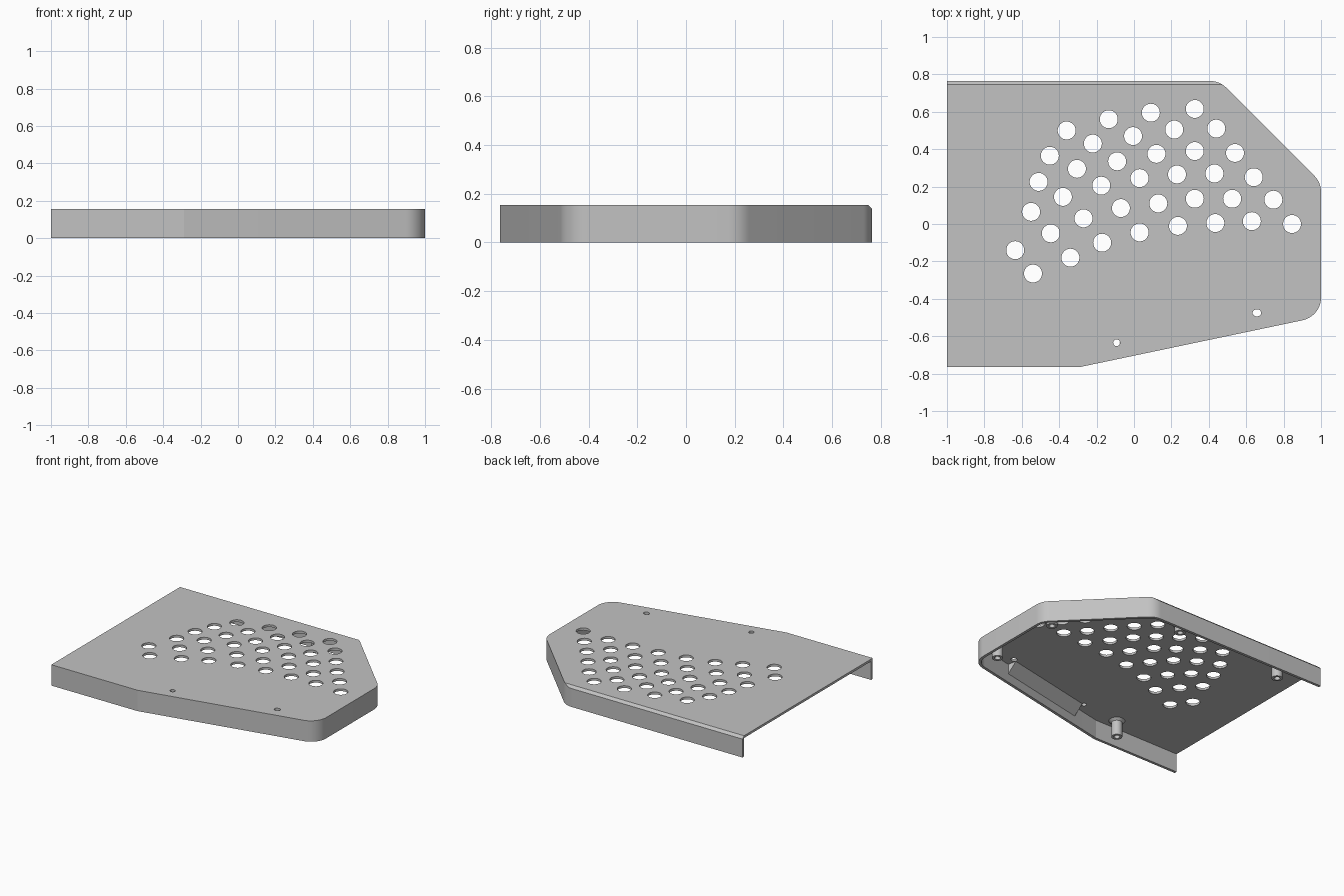
import bpy, bmesh, math
from mathutils import Vector, Matrix

cube = bpy.data.objects.get("Cube")
if cube:
    bpy.data.objects.remove(cube, do_unlink=True)

HEIGHT, WALL, CEILING, FILLET = 0.155, 0.02, 0.138, 0.125

grey = bpy.data.materials.new("light_grey")
grey.use_nodes = True
colour = (0.54, 0.54, 0.54, 1)
grey.diffuse_color = colour
grey.node_tree.nodes["Principled BSDF"].inputs["Base Color"].default_value = colour


def make_object(name, bm):
    bmesh.ops.recalc_face_normals(bm, faces=bm.faces[:])
    mesh = bpy.data.meshes.new(name)
    bm.to_mesh(mesh)
    bm.free()
    mesh.materials.append(grey)
    ob = bpy.data.objects.new(name, mesh)
    bpy.context.collection.objects.link(ob)
    return ob


def prism(name, section, sweep):
    """Extrude a closed section along a vector."""
    bm = bmesh.new()
    face = bm.faces.new([bm.verts.new(p) for p in section])
    new = bmesh.ops.extrude_face_region(bm, geom=[face], use_keep_orig=True)["geom"]
    moved = [g for g in new if isinstance(g, bmesh.types.BMVert)]
    bmesh.ops.translate(bm, verts=moved, vec=sweep)
    return make_object(name, bm)


def inset(corners, t):
    """Offset an anticlockwise outline inwards with mitred corners."""
    result = []
    for i, p in enumerate(corners):
        a = (p - corners[i - 1]).normalized()
        b = (corners[(i + 1) % len(corners)] - p).normalized()
        na, nb = Vector((-a.y, a.x)), Vector((-b.y, b.x))
        result.append(p + (na + nb) * t / (1 + na.dot(nb)))
    return result


def rounded(corners, radii, z, steps=12):
    """Outline with an arc in place of each corner that has a radius."""
    points = []
    for i, p in enumerate(corners):
        r = radii[i]
        if not r:
            points.append((p.x, p.y, z))
            continue
        a = (p - corners[i - 1]).normalized()
        b = (corners[(i + 1) % len(corners)] - p).normalized()
        turn = a.angle(b)
        start = p - a * r * math.tan(turn / 2)
        inward = Vector((-a.y, a.x))
        for k in range(steps + 1):
            t = turn * k / steps
            q = start + a * r * math.sin(t) + inward * r * (1 - math.cos(t))
            points.append((q.x, q.y, z))
    return points


def cut(target, cutter):
    mod = target.modifiers.new("cut", "BOOLEAN")
    mod.operation = "DIFFERENCE"
    mod.solver = "EXACT"
    mod.object = cutter
    bpy.context.view_layer.objects.active = target
    bpy.ops.object.modifier_apply(modifier=mod.name)
    bpy.data.objects.remove(cutter, do_unlink=True)


def smooth(ob):
    bpy.ops.object.select_all(action="DESELECT")
    ob.select_set(True)
    bpy.context.view_layer.objects.active = ob
    bpy.ops.object.shade_smooth_by_angle(angle=math.radians(10))


# Cover: solid outline, hollowed from below and open on the -x side
corners = [Vector(p) for p in ((-1, -0.765), (-0.29, -0.765), (1, -0.494),
                               (1, 0.222), (0.457, 0.765), (-1, 0.765))]
rounds = (0, 0, 1, 1, 1, 0)
cover = prism("cover", rounded(corners, [r * FILLET for r in rounds], 0), (0, 0, HEIGHT))
hollow = inset(corners, WALL)
hollow[0].x = hollow[-1].x = -1.1
cut(cover, prism("hollow_cutter",
                 rounded(hollow, [r * (FILLET - WALL) for r in rounds], -0.1),
                 (0, 0, CEILING + 0.1)))

# Chamfer along the straight back edge
c = 0.018
cut(cover, prism("chamfer_cutter",
                 [(-1.1, 0.765 - 2 * c, HEIGHT + c), (-1.1, 0.765 + c, HEIGHT + c),
                  (-1.1, 0.765 + c, HEIGHT - 2 * c)], (2, 0, 0)))

# Vent holes in fanned rows, then two screw holes
vents = [
    (-.36, .5), (-.135, .56), (.09, .595), (.325, .615),
    (-.45, .365), (-.22, .43), (-.005, .47), (.215, .505), (.44, .51),
    (-.51, .225), (-.305, .295), (-.09, .335), (.12, .375), (.325, .39), (.54, .38),
    (-.55, .065), (-.38, .145), (-.175, .205), (.03, .245), (.23, .265), (.43, .27), (.64, .25),
    (-.445, -.05), (-.27, .03), (-.07, .085), (.13, .11), (.325, .135), (.525, .135), (.745, .13),
    (-.635, -.14), (-.54, -.265), (-.34, -.18), (-.17, -.1), (.03, -.045),
    (.235, -.01), (.435, .005), (.63, .015), (.845, 0)]
holes = [(x, y, 0.048, 0.048) for x, y in vents]
holes += [(-0.093, -0.635, 0.018, 0.018), (0.657, -0.475, 0.023, 0.019)]
bm = bmesh.new()
for x, y, rx, ry in holes:
    place = Matrix.Translation((x, y, HEIGHT)) @ Matrix.Diagonal((rx, ry, 1, 1))
    bmesh.ops.create_cone(bm, cap_ends=True, segments=40, radius1=1, radius2=1,
                          depth=0.1, matrix=place)
cut(cover, make_object("hole_cutter", bm))
smooth(cover)

# Sloped gusset between the slanted front wall and the ceiling
along = (corners[2] - corners[1]).normalized()
inward = Vector((-along.y, along.x))


def on_wall(x, depth, z):
    p = corners[1] + along * (x - corners[1].x) / along.x + inward * depth
    return Vector((p.x, p.y, z))


section = [(0.01, CEILING + 0.005), (0.085, CEILING + 0.005), (0.085, CEILING),
           (0.017, 0.062), (0.01, 0.062)]
start, end = -0.06, 0.65
prism("front_gusset", [on_wall(start, d, z) for d, z in section],
      on_wall(end, 0, 0) - on_wall(start, 0, 0))


# Hollow mounting posts with flared bases
def post(name, x, y):
    profile = [(0, 0.07), (0.02, 0.07), (0.02, 0.015), (0.037, 0.015),
               (0.037, 0.123), (0.055, CEILING), (0.055, CEILING + 0.004), (0, CEILING + 0.004)]
    bm = bmesh.new()
    verts = [bm.verts.new((r, 0, z)) for r, z in profile]
    edges = [bm.edges.new(pair) for pair in zip(verts, verts[1:])]
    bmesh.ops.spin(bm, geom=verts + edges, cent=(0, 0, 0), axis=(0, 0, 1),
                   angle=math.tau, steps=40, use_merge=True)
    bmesh.ops.remove_doubles(bm, verts=bm.verts[:], dist=0.0001)
    ob = make_object(name, bm)
    ob.location = (x, y, 0)
    smooth(ob)


post("front_post", -0.405, -0.663)
post("front_corner_post", 0.893, -0.367)
post("back_corner_post", 0.89, 0.2)
post("back_middle_post", 0.17, 0.685)
post("back_post", -0.726, 0.634)
